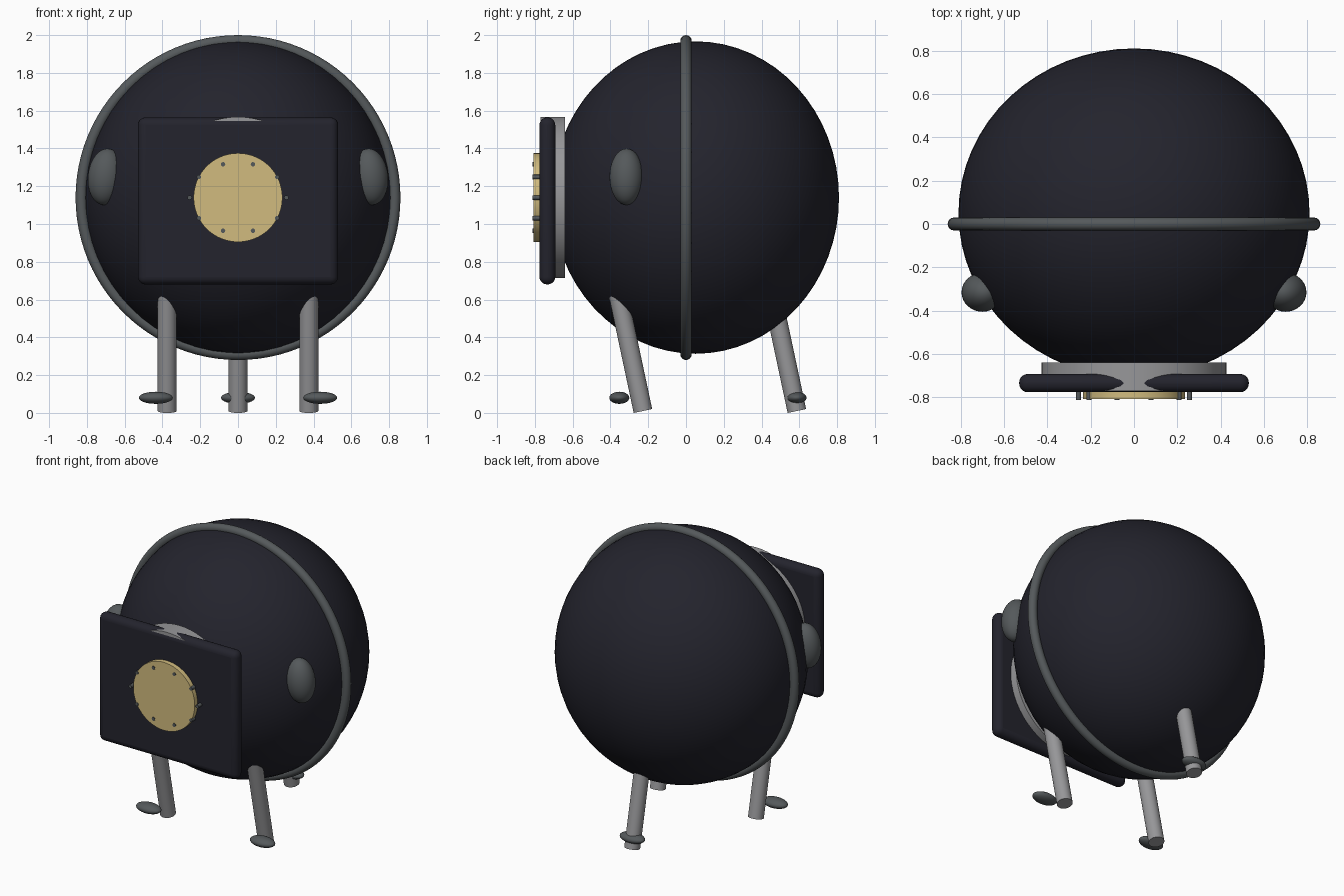
import bpy
from math import radians, sin, cos, pi, tan
from mathutils import Vector

cube = bpy.data.objects.get("Cube")
if cube:
    bpy.data.objects.remove(cube, do_unlink=True)


def material(name, color):
    mat = bpy.data.materials.new(name)
    mat.use_nodes = True
    mat.diffuse_color = (*color, 1)
    mat.node_tree.nodes["Principled BSDF"].inputs["Base Color"].default_value = (*color, 1)
    return mat


NAVY = material("dark navy", (0.017, 0.017, 0.026))
DARK = material("dark grey", (0.09, 0.10, 0.105))
STEEL = material("light grey", (0.31, 0.31, 0.32))
GOLD = material("gold", (0.64, 0.50, 0.21))
CZ = 1.14            # height of the body centre
LEAN = radians(12)   # backward lean of the legs


def finish(name, mat):
    obj = bpy.context.object
    obj.name = name
    obj.data.materials.append(mat)
    bpy.ops.object.shade_smooth_by_angle(angle=radians(40))
    return obj


def ellipsoid(name, mat, loc, radii, rot=(0, 0, 0), segments=32):
    bpy.ops.mesh.primitive_uv_sphere_add(segments=segments, ring_count=segments // 2,
                                         radius=1, location=loc, rotation=rot)
    bpy.context.object.scale = radii
    return finish(name, mat)


def cylinder(name, mat, loc, radius, depth, rot, vertices=64):
    bpy.ops.mesh.primitive_cylinder_add(vertices=vertices, radius=radius, depth=depth,
                                        location=loc, rotation=rot)
    return finish(name, mat)


def disc(name, mat, x, z, radius, front, back, vertices=64):
    # cylinder lying along y between two depths
    return cylinder(name, mat, (x, (front + back) / 2, z), radius, back - front,
                    (pi / 2, 0, 0), vertices)


# Body and the ring around it
ellipsoid("body", NAVY, (0, 0.05, CZ), (0.81, 0.76, 0.827), segments=64)
bpy.ops.mesh.primitive_torus_add(major_segments=96, minor_segments=16, major_radius=0.83,
                                 minor_radius=0.03, location=(0, 0, CZ), rotation=(pi / 2, 0, 0))
finish("body_ring", DARK)

# Front panel with rounded edges, on a round collar
bpy.ops.mesh.primitive_cube_add(size=1, location=(0, -0.734, 1.122))
panel = bpy.context.object
panel.scale = (1.06, 0.084, 0.884)
bpy.ops.object.transform_apply(location=False, rotation=False, scale=True)
bevel = panel.modifiers.new("rounded edges", "BEVEL")
bevel.width = 0.04
bevel.segments = 5
finish("front_panel", NAVY)
disc("panel_collar", STEEL, 0, CZ, 0.427, -0.77, -0.64)

# Gold plate and its bolts
disc("gold_plate", GOLD, 0, CZ, 0.235, -0.808, -0.76)
for i in range(10):
    a = i * pi / 5
    disc("plate_bolt", DARK, 0.256 * cos(a), CZ + 0.185 * sin(a), 0.012, -0.812, -0.76, 12)

# Side pods
for side, name in ((1, "left_pod"), (-1, "right_pod")):
    ellipsoid(name, DARK, (side * 0.70, -0.315, 1.25), (0.095, 0.09, 0.15),
              (0, -side * radians(6), 0))


# Leaning legs, each given by the centre of its bottom end
def leg(name, x, y):
    length = 0.66
    axis = Vector((0, -sin(LEAN), cos(LEAN)))
    cylinder(name, STEEL, Vector((x, y, 0.01)) + axis * length / 2, 0.05, length,
             (LEAN, 0, 0), 32)


for side, name in ((1, "left"), (-1, "right")):
    leg(name + "_front_leg", side * 0.375, -0.228)
    ellipsoid(name + "_front_foot", DARK, (side * 0.435, -0.353, 0.08), (0.09, 0.053, 0.032))
leg("back_leg", 0, 0.587)
ellipsoid("back_foot", DARK, (0, 0.585, 0.08), (0.09, 0.053, 0.032))
